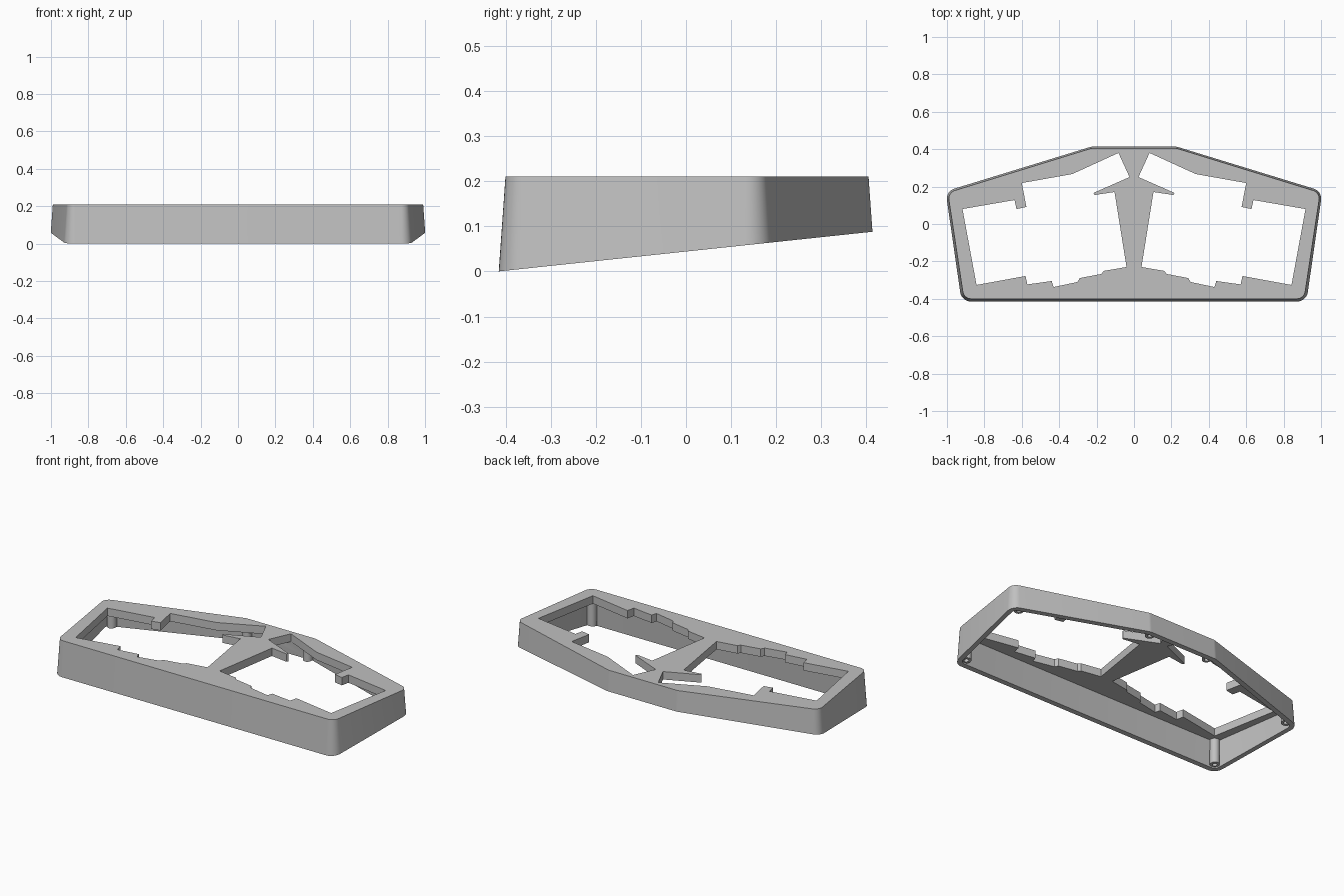
import bpy, bmesh, math
from mathutils import Vector

if "Cube" in bpy.data.objects:
    bpy.data.objects.remove(bpy.data.objects["Cube"])

TOP = 0.21        # flat top height
PLATE = 0.047     # thickness of the top plate
WALL = 0.028      # wall thickness
RADIUS = 0.06     # corner radius
DRAFT = 0.071     # inward lean of the walls
SLOPE = 0.106     # tilt of the underside
FRONT = -0.415

grey = bpy.data.materials.new("plain grey")
grey.use_nodes = True
colour = (0.53, 0.53, 0.53, 1)
grey.diffuse_color = colour
grey.node_tree.nodes["Principled BSDF"].inputs["Base Color"].default_value = colour

# Case footprint, counter-clockwise
half = [(0.922, FRONT), (1.012, 0.178), (0.23, 0.4195)]
outline = [Vector(p) for p in half + [(-x, y) for x, y in reversed(half)]]


def footprint(inset, z, steps=8):
    """Rounded footprint moved inwards, as a ring of points at height z."""
    ring = []
    count = len(outline)
    for i, p in enumerate(outline):
        a = (p - outline[i - 1]).normalized()
        b = (outline[(i + 1) % count] - p).normalized()
        n1, n2 = Vector((a.y, -a.x)), Vector((b.y, -b.x))
        centre = p - RADIUS * (n1 + n2) / (1 + n1.dot(n2))
        start = math.atan2(n1.y, n1.x)
        turn = math.acos(max(-1, min(1, n1.dot(n2))))
        r = RADIUS - inset - DRAFT * z
        for s in range(steps + 1):
            t = start + turn * s / steps
            ring.append((centre.x + r * math.cos(t), centre.y + r * math.sin(t), z))
    return ring


def loft(name, low, high, cut=None):
    """Solid between two rings, optionally trimmed by the sloping underside."""
    bm = bmesh.new()
    lo = [bm.verts.new(p) for p in low]
    hi = [bm.verts.new(p) for p in high]
    bm.faces.new(lo[::-1])
    bm.faces.new(hi)
    for i in range(len(lo)):
        j = (i + 1) % len(lo)
        bm.faces.new((lo[i], lo[j], hi[j], hi[i]))
    if cut is not None:
        res = bmesh.ops.bisect_plane(
            bm, geom=bm.verts[:] + bm.edges[:] + bm.faces[:],
            plane_co=(0, FRONT, cut), plane_no=(0, -SLOPE, 1), clear_inner=True)
        rim = [g for g in res["geom_cut"] if isinstance(g, bmesh.types.BMEdge)]
        bmesh.ops.contextual_create(bm, geom=rim)
    bmesh.ops.recalc_face_normals(bm, faces=bm.faces[:])
    mesh = bpy.data.meshes.new(name)
    bm.to_mesh(mesh)
    bm.free()
    mesh.materials.append(grey)
    obj = bpy.data.objects.new(name, mesh)
    bpy.context.collection.objects.link(obj)
    return obj


def activate(obj):
    bpy.ops.object.select_all(action='DESELECT')
    obj.select_set(True)
    bpy.context.view_layer.objects.active = obj


def carve(obj, cutter):
    activate(obj)
    mod = obj.modifiers.new("carve", 'BOOLEAN')
    mod.operation = 'DIFFERENCE'
    mod.solver = 'EXACT'
    mod.object = cutter
    bpy.ops.object.modifier_apply(modifier=mod.name)
    bpy.data.objects.remove(cutter)


def prism(name, points, z0, z1, cut=None):
    return loft(name, [(x, y, z0) for x, y in points],
                [(x, y, z1) for x, y in points], cut)


# Outer shell, hollowed from below
case = loft("case_shell", footprint(0, -0.05), footprint(0, TOP), cut=0)
under = TOP - PLATE
carve(case, loft("cavity", footprint(WALL, -0.08), footprint(WALL, under)))

# Stepped key openings either side of the arrow-shaped bridge
opening = [(0.083, 0.38), (0.024, 0.251), (0.217, 0.166), (0.211, 0.155),
           (0.104, 0.171), (0.04, -0.23), (0.163, -0.251), (0.174, -0.267),
           (0.29, -0.289), (0.302, -0.31), (0.43, -0.337), (0.44, -0.305),
           (0.57, -0.323), (0.58, -0.278), (0.842, -0.326), (0.917, 0.08),
           (0.639, 0.128), (0.628, 0.08), (0.575, 0.091), (0.6, 0.219),
           (0.33, 0.267)]
for side in (1, -1):
    points = [(side * x, y) for x, y in opening]
    if side < 0:
        points.reverse()
    carve(case, prism("key_opening", points, under - 0.01, TOP + 0.05))
activate(case)
bpy.ops.object.shade_smooth_by_angle(angle=math.radians(30))


def circle(x, y, r, n=20):
    return [(x + r * math.cos(math.tau * i / n), y + r * math.sin(math.tau * i / n))
            for i in range(n)]


# Screw posts hidden in the corners
for label, x, y in (("front", 0.875, -0.365), ("side", 0.94, 0.155), ("back", 0.2, 0.373)):
    for hand, side in (("left", 1), ("right", -1)):
        post = prism(f"{label}_{hand}_screw_post", circle(side * x, y, 0.027),
                     -0.05, under + 0.005, cut=0.008)
        carve(post, prism("screw_hole", circle(side * x, y, 0.013), -0.08, under - 0.02))
        activate(post)
        bpy.ops.object.shade_smooth_by_angle(angle=math.radians(30))
